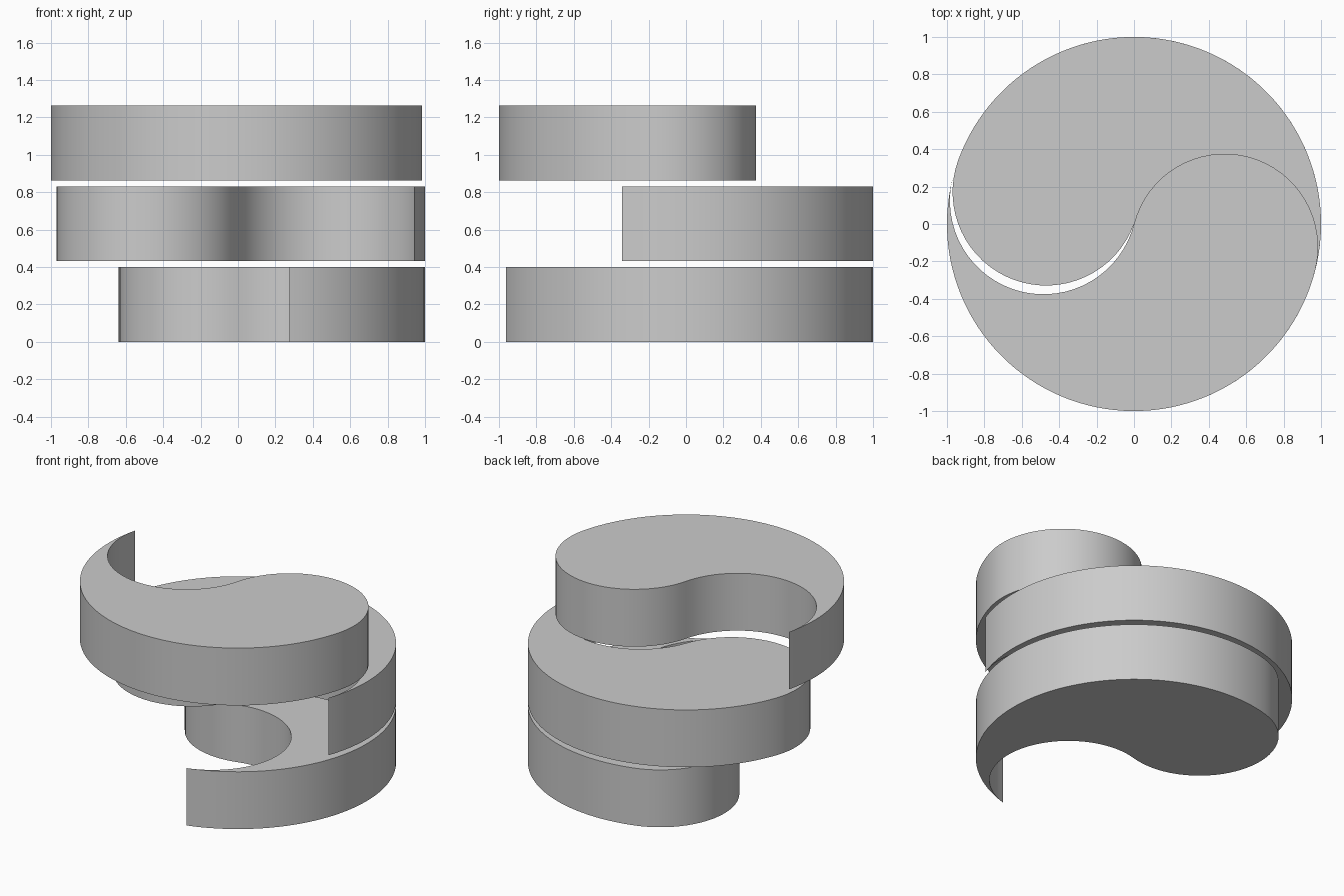
import bpy
import bmesh
from math import cos, sin, pi, radians
from mathutils import Matrix

cube = bpy.data.objects.get("Cube")
if cube:
    bpy.data.objects.remove(cube, do_unlink=True)

THICKNESS = 0.4
STEP = 0.4315
SEGMENTS = 64

grey = bpy.data.materials.new("plain_grey")
grey.use_nodes = True
colour = (0.6, 0.6, 0.6, 1)
grey.diffuse_color = colour
grey.node_tree.nodes["Principled BSDF"].inputs["Base Color"].default_value = colour


def arc(centre_x, radius, start, end, count):
    """Points along an arc, leaving out the last one."""
    for i in range(count):
        a = start + (end - start) * i / count
        yield (centre_x + radius * cos(a), radius * sin(a), 0)


def comma_outline():
    """Round head, outer half circle, then the hollow inside the tail."""
    return [*arc(0.5, 0.5, pi, 0, SEGMENTS // 2),
            *arc(0, 1, 0, -pi, SEGMENTS),
            *arc(-0.5, 0.5, -pi, 0, SEGMENTS // 2)]


def comma_slab(name, base, heading):
    bm = bmesh.new()
    face = bm.faces.new([bm.verts.new(p) for p in comma_outline()])
    top = bmesh.ops.extrude_face_region(bm, geom=[face])["geom"]
    bmesh.ops.translate(bm, vec=(0, 0, THICKNESS),
                        verts=[g for g in top if isinstance(g, bmesh.types.BMVert)])
    bm.transform(Matrix.Translation((0, 0, base)) @ Matrix.Rotation(radians(heading), 4, "Z"))
    bmesh.ops.recalc_face_normals(bm, faces=bm.faces)
    mesh = bpy.data.meshes.new(name)
    bm.to_mesh(mesh)
    bm.free()
    mesh.materials.append(grey)
    obj = bpy.data.objects.new(name, mesh)
    bpy.context.collection.objects.link(obj)
    # Smooth walls with crisp rims and tail tip
    bpy.ops.object.select_all(action="DESELECT")
    obj.select_set(True)
    bpy.context.view_layer.objects.active = obj
    bpy.ops.object.shade_smooth_by_angle(angle=radians(30))


# Three stacked slabs, each turned to its own heading
slabs = {"lower_slab": 106, "middle_slab": 160, "upper_slab": -14.4}
for level, (name, heading) in enumerate(slabs.items()):
    comma_slab(name, level * STEP, heading)
